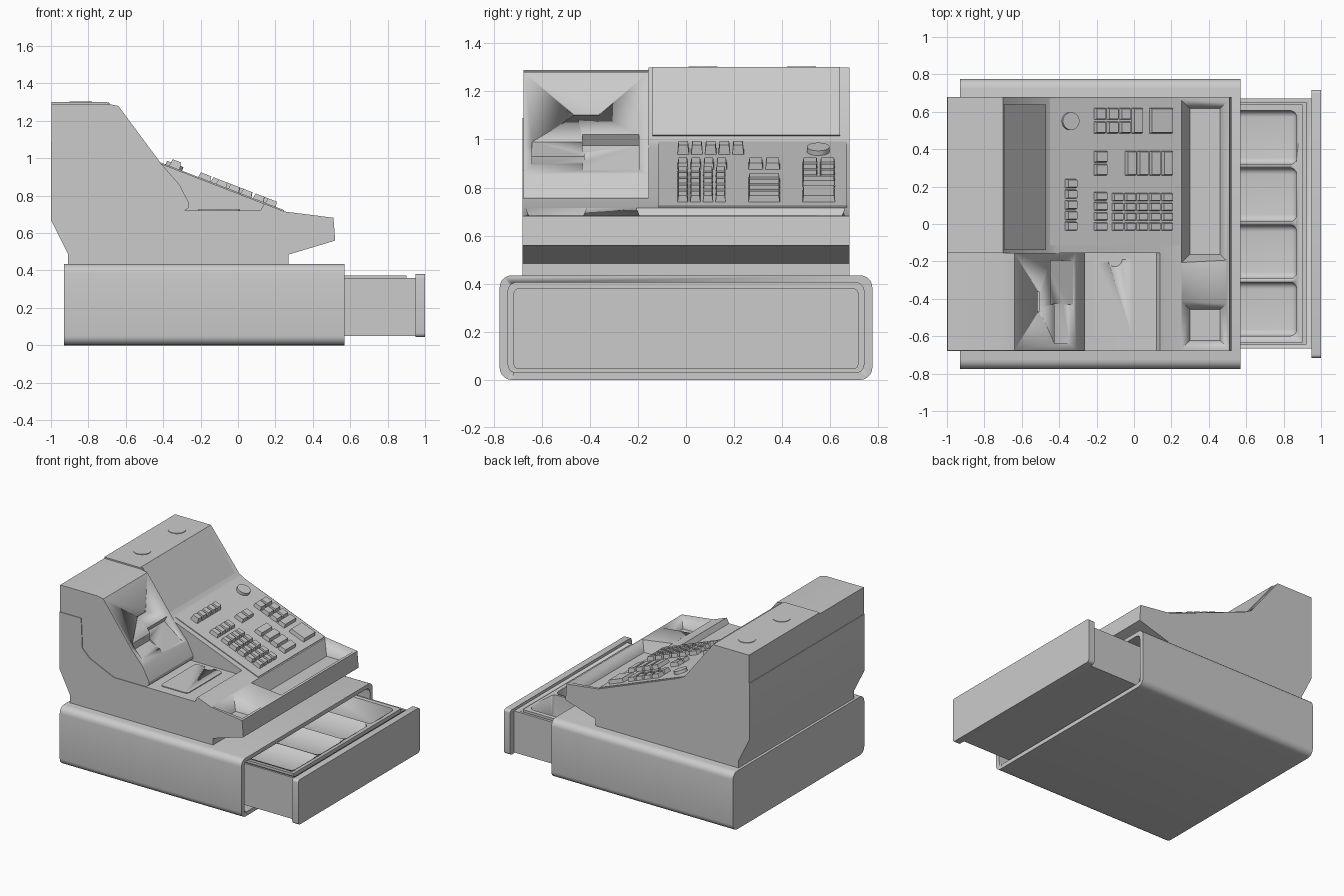
import bpy, bmesh, math
from mathutils import Matrix, Vector

if "Cube" in bpy.data.objects:
    bpy.data.objects.remove(bpy.data.objects["Cube"])


def finish(name, bm, smooth=True):
    bmesh.ops.recalc_face_normals(bm, faces=bm.faces)
    me = bpy.data.meshes.new(name)
    bm.to_mesh(me)
    bm.free()
    ob = bpy.data.objects.new(name, me)
    bpy.context.collection.objects.link(ob)
    bpy.ops.object.select_all(action='DESELECT')
    ob.select_set(True)
    bpy.context.view_layer.objects.active = ob
    if smooth:
        bpy.ops.object.shade_smooth_by_angle(angle=math.radians(30))
    return ob


def box(name, lo, hi, r=0, axis=None, seg=5):
    """Box from corner to corner; edges along axis (or all) rounded."""
    bm = bmesh.new()
    bmesh.ops.create_cube(bm, size=1)
    for v in bm.verts:
        v.co = Vector([lo[i] + (v.co[i] + 0.5) * (hi[i] - lo[i]) for i in range(3)])
    if r:
        edges = [e for e in bm.edges if axis is None or
                 abs((e.verts[0].co - e.verts[1].co).normalized()[axis]) > 0.9]
        bmesh.ops.bevel(bm, geom=edges, offset=r, segments=seg, profile=0.5, affect='EDGES')
    return finish(name, bm)


def prism(name, pts, y0, y1):
    """Side profile (x, z) extruded along y."""
    bm = bmesh.new()
    f = bm.faces.new([bm.verts.new((x, y0, z)) for x, z in pts])
    new = bmesh.ops.extrude_face_region(bm, geom=[f])['geom']
    bmesh.ops.translate(bm, vec=(0, y1 - y0, 0),
                        verts=[g for g in new if isinstance(g, bmesh.types.BMVert)])
    return finish(name, bm)


def frustum(bm, m, sx, sy, h, tx, ty):
    """Tapered block: base sx * sy at z=0, top tx * ty at z=h."""
    vs = bmesh.ops.create_cube(bm, size=1)['verts']
    for v in vs:
        top = v.co.z > 0
        v.co = m @ Vector((v.co.x * (tx if top else sx), v.co.y * (ty if top else sy), h if top else 0))


def disc(name, m, r, h):
    bm = bmesh.new()
    bmesh.ops.create_cone(bm, cap_ends=True, segments=32, radius1=r, radius2=r, depth=h, matrix=m)
    return finish(name, bm)


def cut(ob, cutter):
    mod = ob.modifiers.new("cut", 'BOOLEAN')
    mod.operation, mod.object, mod.solver = 'DIFFERENCE', cutter, 'EXACT'
    bpy.ops.object.select_all(action='DESELECT')
    bpy.context.view_layer.objects.active = ob
    ob.select_set(True)
    bpy.ops.object.modifier_apply(modifier=mod.name)
    bpy.data.objects.remove(cutter)


# Base casing with drawer opening
base = box("base_casing", (-0.93, -0.775, 0), (0.57, 0.775, 0.435), 0.05, 0)
cut(base, box("cutter", (-0.85, -0.74, 0.03), (0.7, 0.74, 0.405), 0.035, 0))

# Drawer: tub, front panel and coin insert
tub = box("drawer_tub", (-0.6, -0.665, 0.05), (0.955, 0.67, 0.36))
cut(tub, box("cutter", (-0.57, -0.645, 0.08), (0.92, 0.65, 0.5)))
box("drawer_front", (0.95, -0.717, 0.045), (1.0, 0.717, 0.38), 0.02, 0)
insert = box("coin_insert", (-0.5, -0.635, 0.082), (0.90, 0.64, 0.372))
for i in range(4):
    y = -0.455 + i * 0.306
    cut(insert, box("cutter", (0.2, y - 0.143, 0.14), (0.87, y + 0.143, 0.5), 0.035))

# Lower console, full width; covers rest on its seam line
seam = [(-0.82, 1.09), (-0.81, 0.87), (-0.75, 0.81), (-0.55, 0.72)]
console = prism("console_body", [(-0.91, 0.43), (-0.91, 0.49), (-1, 0.67), (-1, 1.09)] + seam +
                [(0.12, 0.72), (0.14, 0.757), (0.25, 0.715), (0.51, 0.682), (0.52, 0.56),
                 (0.27, 0.485), (0.27, 0.43)], -0.68, 0.68)

# Two tapered trays sunk into the front shelf
for y0, y1 in ((-0.66, -0.42), (-0.20, 0.655)):
    bm = bmesh.new()
    w = y1 - y0
    frustum(bm, Matrix.Translation((0.38, (y0 + y1) / 2, 0.61)), 0.16, w - 0.075, 0.18, 0.32, w + 0.075)
    cut(console, finish("cutter", bm))

# Keyboard and display housing
prism("keyboard_housing", [(-0.996, 1.09)] + seam +
      [(0.12, 0.72), (0.14, 0.757), (-0.41, 0.970), (-0.465, 1.0), (-0.70, 1.30), (-0.996, 1.30)],
      -0.155, 0.68)
prism("display_window", [(-0.698, 1.297), (-0.476, 1.014), (-0.471, 1.018), (-0.693, 1.301)], -0.14, 0.64)

# Printer cover with paper pocket, side channel and slit
printer = prism("printer_cover", [(-0.996, 1.09)] + seam +
                [(-0.285, 0.72), (-0.265, 0.735), (-0.262, 0.76), (-0.31, 0.855), (-0.41, 0.97),
                 (-0.64, 1.28), (-0.69, 1.29), (-0.996, 1.29)], -0.675, -0.155)
cut(printer, prism("cutter", [(-0.447, 1.02), (-0.475, 0.975), (-0.326, 0.87), (-0.2, 0.87), (-0.3, 1.02)],
                   -0.43, -0.195))
cut(printer, prism("cutter", [(-0.425, 0.99), (-0.435, 0.93), (-0.347, 0.895), (-0.2, 0.895), (-0.3, 0.99)],
                   -0.64, -0.425))
cut(printer, box("cutter", (-0.515, -0.47, 1.08), (-0.508, -0.36, 1.2)))

# Receipt plate on the printer deck, with thumb notch
plate = box("receipt_plate", (-0.215, -0.61, 0.71), (0.01, -0.19, 0.726), 0.025, 2)
cut(plate, disc("cutter", Matrix.Translation((-0.102, -0.19, 0.727)), 0.038, 0.01))

# Round caps on the roof
for i, y in enumerate((0.07, 0.48)):
    disc("roof_cap_%d" % (i + 1), Matrix.Translation((-0.84, y, 1.297)), 0.06, 0.014)

# Sloped keyboard frame
TILT = math.atan(0.386)


def on_slope(x, y, lift=0.0):
    z = 0.715 - 0.386 * (x - 0.25)
    return Matrix.Translation((x, y, z)) @ Matrix.Rotation(TILT, 4, 'Y') @ Matrix.Translation((0, 0, lift))


def keys(name, x0, x1, y0, y1, nx, ny, h=0.034, gap=0.008):
    """Grid of tapered keys over a plan rectangle on the slope."""
    bm = bmesh.new()
    px, py = (x1 - x0) / nx, (y1 - y0) / ny
    for i in range(nx):
        for j in range(ny):
            m = on_slope(x0 + (i + 0.5) * px, y0 + (j + 0.5) * py)
            sx, sy = (px - gap) / math.cos(TILT), py - gap
            frustum(bm, m, sx, sy, h, sx - 0.012, sy - 0.01)
    return finish(name, bm, smooth=False)


bm = bmesh.new()
frustum(bm, on_slope(-0.105, 0.278, -0.003), 0.70 / math.cos(TILT), 0.785, 0.009, 0.70 / math.cos(TILT), 0.785)
finish("key_panel", bm, smooth=False)

# Key groups
keys("mode_keys", -0.375, -0.31, -0.04, 0.245, 1, 5, 0.045)
keys("left_keys", -0.22, -0.145, -0.04, 0.175, 1, 4)
keys("number_keys", -0.125, 0.205, -0.04, 0.17, 5, 4)
keys("upper_keys", -0.22, -0.145, 0.255, 0.395, 1, 2)
keys("wide_keys", -0.055, 0.205, 0.255, 0.395, 4, 1)
keys("side_keys", -0.22, -0.02, 0.48, 0.625, 3, 2)
keys("side_bar_key", -0.02, 0.045, 0.48, 0.625, 1, 1)
keys("total_key", 0.075, 0.205, 0.48, 0.625, 1, 1)
disc("key_lock", on_slope(-0.345, 0.55, 0.012), 0.047, 0.03)
